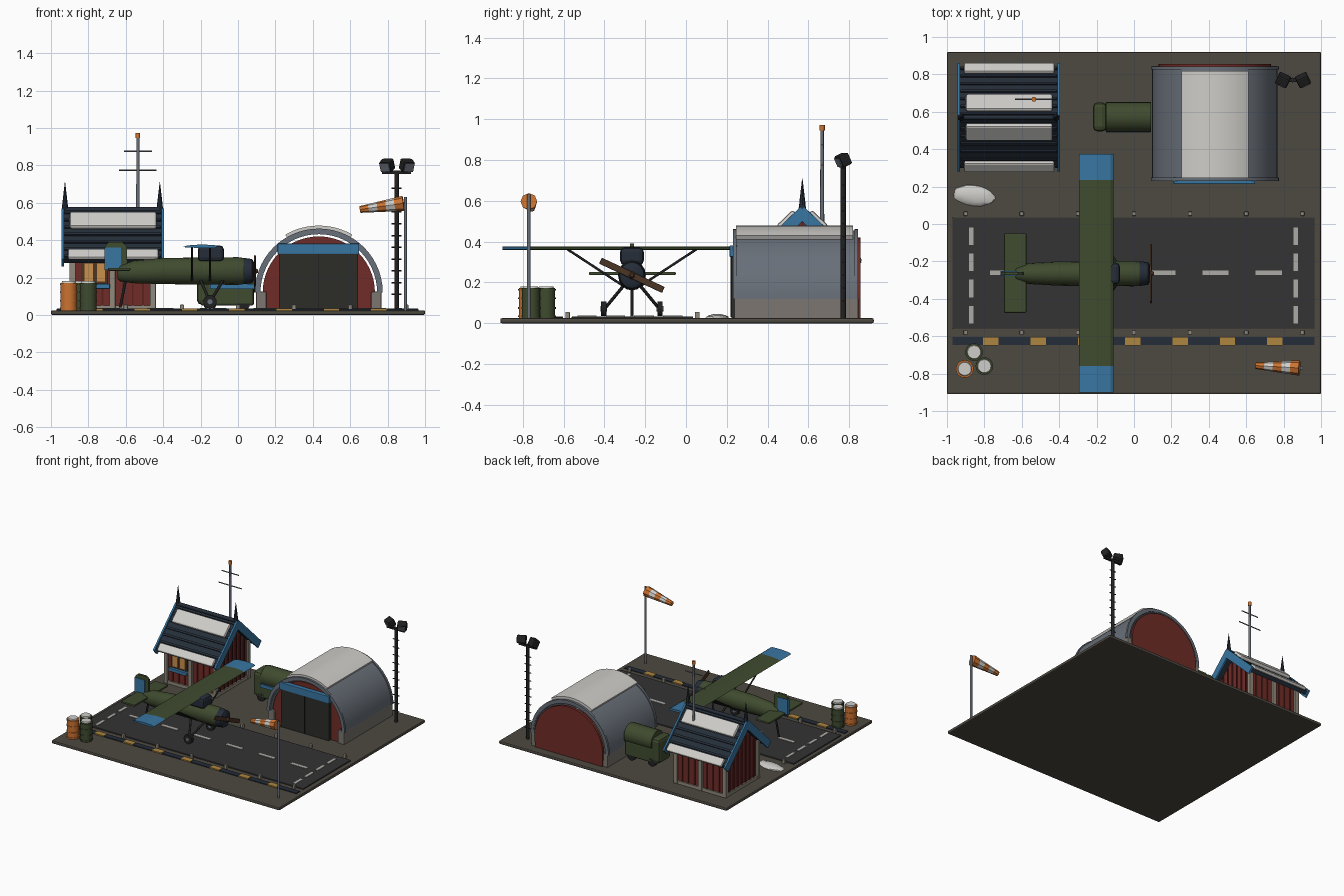
import bpy, bmesh, random
from math import sin, cos, pi, radians
from mathutils import Vector, Matrix

if "Cube" in bpy.data.objects:
    bpy.data.objects.remove(bpy.data.objects["Cube"])

COL = dict(ground=(.075, .065, .052), asphalt=(.035, .033, .034), line=(.42, .41, .38), yellow=(.42, .24, .05),
           navy=(.018, .026, .04), green=(.05, .07, .028), blue=(.04, .18, .36), red=(.16, .025, .02),
           darkred=(.1, .016, .014), snow=(.62, .61, .58), steel=(.14, .16, .19), concrete=(.2, .18, .16),
           black=(.015, .015, .016), orange=(.6, .17, .03), wood=(.07, .035, .018), beige=(.28, .25, .2),
           amber=(.6, .28, .07), door=(.025, .025, .022))
MATS = {}
for k, c in COL.items():
    MATS[k] = bpy.data.materials.new(k)
    MATS[k].diffuse_color = (*c, 1)


def finish(name, bm, color, bevel=0, smooth=False):
    bmesh.ops.recalc_face_normals(bm, faces=bm.faces)
    me = bpy.data.meshes.new(name)
    bm.to_mesh(me)
    bm.free()
    ob = bpy.data.objects.new(name, me)
    bpy.context.collection.objects.link(ob)
    me.materials.append(MATS[color])
    if bevel:
        m = ob.modifiers.new("bevel", 'BEVEL')
        m.width, m.segments = bevel, 2
    if smooth:
        bpy.ops.object.select_all(action='DESELECT')
        ob.select_set(True)
        bpy.context.view_layer.objects.active = ob
        bpy.ops.object.shade_smooth_by_angle(angle=radians(40))
    return ob


def box(name, x0, x1, y0, y1, z0, z1, color, bevel=0):
    bm = bmesh.new()
    m = Matrix.LocRotScale(((x0 + x1) / 2, (y0 + y1) / 2, (z0 + z1) / 2), None, (x1 - x0, y1 - y0, z1 - z0))
    bmesh.ops.create_cube(bm, size=1, matrix=m)
    return finish(name, bm, color, bevel)


def rod(name, a, b, r, color, r2=None, sides=10, smooth=True):
    a, b = Vector(a), Vector(b)
    d = b - a
    bm = bmesh.new()
    m = Matrix.Translation((a + b) / 2) @ d.to_track_quat('Z', 'Y').to_matrix().to_4x4()
    bmesh.ops.create_cone(bm, cap_ends=True, segments=sides, radius1=r, radius2=r if r2 is None else r2,
                          depth=d.length, matrix=m)
    return finish(name, bm, color, 0, smooth)


def prism(name, pts, axis, a, b, color, bevel=0, smooth=False):
    # extrude a 2D profile along x (profile y,z) or y (profile x,z)
    bm = bmesh.new()
    vs = [bm.verts.new((a, p, q) if axis == 'x' else (p, a, q)) for p, q in pts]
    f = bm.faces.new(vs)
    ext = bmesh.ops.extrude_face_region(bm, geom=[f])['geom']
    off = (b - a, 0, 0) if axis == 'x' else (0, b - a, 0)
    bmesh.ops.translate(bm, vec=off, verts=[v for v in ext if isinstance(v, bmesh.types.BMVert)])
    return finish(name, bm, color, bevel, smooth)


def arc(cx, cz, r, a0, a1, n):
    return [(cx + r * cos(radians(a0 + (a1 - a0) * i / n)), cz + r * sin(radians(a0 + (a1 - a0) * i / n)))
            for i in range(n + 1)]


def loft(name, sections, cy, color, sides=16):
    # elliptical rings along x: (x, half width, half height, centre z)
    bm = bmesh.new()
    rings = [[bm.verts.new((x, cy + ry * cos(2 * pi * i / sides), cz + rz * sin(2 * pi * i / sides)))
              for i in range(sides)] for x, ry, rz, cz in sections]
    for p, q in zip(rings, rings[1:]):
        for i in range(sides):
            j = (i + 1) % sides
            bm.faces.new((p[i], p[j], q[j], q[i]))
    bm.faces.new(rings[0])
    bm.faces.new(rings[-1])
    return finish(name, bm, color, 0, True)


# ground and runway
box("ground_slab", -1, 1, -.91, .92, 0, .025, "ground", .008)
box("runway", -.97, .965, -.56, .035, .02, .034, "asphalt", .003)
for i in range(6):
    x = -.7 + .284 * i
    box("centre_dash", x - .07, x + .07, -.273, -.248, .03, .037, "line")
for x in (-.87, .865):
    for i in range(4):
        y = -.065 - .14 * i
        box("threshold_dash", x - .011, x + .011, y - .047, y + .047, .03, .037, "line")
box("hazard_strip", -.97, .965, -.648, -.604, .02, .031, "navy")
for i in range(7):
    x = -.765 + .253 * i
    box("hazard_block", x - .041, x + .041, -.649, -.603, .02, .034, "yellow")
for i in range(7):
    for y in (.055, -.58):
        x = -.9 + .3 * i
        box("edge_light", x - .011, x + .011, y - .011, y + .011, .02, .055, "beige", .003)

# aeroplane
Y = -.265
loft("fuselage", [(-.645, .02, .02, .215), (-.63, .038, .042, .222), (-.56, .056, .06, .23), (-.4, .065, .07, .235),
                  (.0, .068, .074, .235), (.03, .064, .07, .235)], Y, "green")
loft("engine_cowling", [(.025, .064, .068, .235), (.035, .066, .07, .235), (.075, .06, .064, .235),
                        (.085, .045, .048, .235)], Y, "navy")
rod("spinner", (.08, Y, .235), (.108, Y, .235), .022, "wood", .008)
prop = box("propeller", -.005, .005, -.17, .17, -.016, .016, "wood", .004)
prop.location, prop.rotation_euler = (.09, Y, .235), (radians(-25), 0, 0)
box("canopy", -.215, -.075, Y - .058, Y + .058, .285, .372, "navy", .022)
WING = [(-.295, .364), (-.27, .36), (-.125, .358), (-.11, .365), (-.125, .374), (-.2, .377), (-.27, .372)]
prism("wing", WING, 'y', -.76, .235, "green")
prism("wing_tip_left", WING, 'y', -.9, -.755, "blue")
prism("wing_tip_right", WING, 'y', .23, .375, "blue")
box("tailplane", -.695, -.575, -.475, -.05, .236, .252, "green", .006)
prism("tail_fin", [(-.70, .24), (-.59, .24), (-.595, .37), (-.62, .39), (-.69, .39), (-.71, .37)], 'y',
      Y - .009, Y + .009, "green")
prism("rudder", [(-.715, .24), (-.625, .24), (-.625, .36), (-.715, .36)], 'y', Y - .013, Y + .013, "blue")
rod("tail_skid", (-.6, Y, .19), (-.63, Y, .04), .007, "black")
for s in (-1, 1):
    for x in (-.245, -.15):
        rod("wing_strut", (x, Y + s * .315, .362), (x, Y + s * .045, .185), .006, "black")
    rod("gear_leg_front", (-.08, Y + s * .04, .185), (-.15, Y + s * .135, .07), .008, "black")
    rod("gear_leg_rear", (-.2, Y + s * .04, .185), (-.15, Y + s * .135, .07), .008, "black")
    w = Y + s * .138
    rod("wheel", (-.15, w - .013, .071), (-.15, w + .013, .071), .036, "black", sides=16)
    rod("wheel_hub", (-.15, w - .017, .071), (-.15, w + .017, .071), .014, "steel")

# arched hangar
CX, CZ = .432, .12
prism("hangar_shell", arc(CX, CZ, .335, 0, 180, 28) + arc(CX, CZ, .312, 180, 0, 28), 'y', .235, .84, "steel", 0, True)
for y in (.23, .825):
    prism("hangar_rim", arc(CX, CZ, .342, 0, 180, 28) + arc(CX, CZ, .318, 180, 0, 28), 'y', y, y + .018, "steel", 0, True)
prism("hangar_snow", arc(CX, CZ, .358, 60, 120, 12) + arc(CX, CZ, .33, 120, 60, 12), 'y', .245, .818, "snow", 0, True)
for x in (CX - .335, CX + .28):
    box("hangar_foundation", x, x + .055, .235, .845, .02, .125, "concrete", .006)
for y in (.25, .835):
    prism("hangar_end_wall", [(CX + .295, .025)] + arc(CX, CZ, .3, 0, 180, 28) + [(CX - .295, .025)], 'y',
          y, y + .02, "red")
box("hangar_door", .218, .642, .222, .25, .025, .33, "door", .004)
box("door_header", .212, .648, .214, .25, .325, .382, "blue", .004)
box("door_seam", .428, .432, .219, .23, .03, .325, "black")

# fuel truck
box("truck_chassis", -.2, .085, .5, .645, .05, .17, "green", .012)
rod("truck_tank", (-.15, .572, .2), (.09, .572, .2), .08, "green", sides=24)
box("truck_cab", -.22, -.145, .495, .65, .055, .25, "green", .025)
box("truck_stripe", -.15, .088, .488, .502, .14, .165, "blue")
for x in (-.15, .03):
    for y in (.5, .62):
        rod("truck_wheel", (x, y, .058), (x, y + .025, .058), .034, "black", sides=16)

# gabled house: walls, posts and battens
X0, X1, Y0, Y1, YC = -.885, -.455, .37, .77, .57
prism("house_walls", [(Y0, .025), (Y1, .025), (Y1, .32), (YC, .51), (Y0, .32)], 'x', X0, X1, "red")
for x in (X0, -.672, X1):
    for y in (Y0, Y1):
        box("house_post", x - .016, x + .016, y - .016, y + .016, .025, .325, "beige", .003)
for i in range(1, 8):
    x = X0 + (X1 - X0) * i / 8
    for y in (Y0, Y1):
        box("wall_batten", x - .005, x + .005, y - .007, y + .007, .04, .315, "darkred")
    y = Y0 + (Y1 - Y0) * i / 8
    for x in (X0, X1):
        box("gable_batten", x - .007, x + .007, y - .005, y + .005, .04, .5 - .95 * abs(y - YC), "darkred")
for y in (Y0, Y1):
    box("sill_beam", X0, X1, y - .012, y + .012, .022, .05, "beige")
for x in (X0, X1):
    box("sill_beam_end", x - .012, x + .012, Y0, Y1, .022, .05, "beige")
box("window_frame", -.835, -.695, .355, .372, .165, .29, "wood", .003)
for x in (-.82, -.755):
    box("window_pane", x, x + .045, .351, .36, .18, .275, "amber")
box("window_sill", -.845, -.685, .335, .372, .14, .166, "blue", .003)


# roof strips laid along each slope: t runs ridge to eave, h is height off the slope
def strip(name, s, t0, t1, h0, h1, x0, x1, color, bevel=0):
    pts = [(YC + s * (.27 * t + .69 * h), .56 - .26 * t + .72 * h)
           for t, h in ((t0, h0), (t1, h0), (t1, h1), (t0, h1))]
    prism(name, pts, 'x', x0, x1, color, bevel)


for s in (-1, 1):
    strip("roof_slope", s, 0, 1, -.03, 0, -.93, -.41, "navy")
    for i in range(7):
        strip("roof_seam", s, .04 + .15 * i, .08 + .15 * i, -.005, .01, -.928, -.412, "navy")
    for x in (-.945, -.41):
        strip("bargeboard", s, 0, 1.04, -.045, .014, x, x + .015, "blue", .002)
    strip("roof_snow_upper", s, .1, .4, 0, .03, -.9, -.435, "snow", .012)
    strip("roof_snow_eave", s, .85, 1.03, 0, .025, -.91, -.425, "snow", .01)
rod("ridge_cap", (-.94, YC, .563), (-.4, YC, .563), .014, "navy")
for x in (-.925, -.418):
    rod("finial_base", (x, YC, .55), (x, YC, .6), .02, "navy", .013, 8)
    rod("finial_spike", (x, YC, .59), (x, YC, .71), .015, "navy", .001, 8)

# radio mast
rod("radio_mast", (-.535, .667, .44), (-.535, .667, .95), .011, "steel", .008)
rod("mast_beacon", (-.535, .667, .945), (-.535, .667, .972), .013, "orange")
for z, w in ((.775, .1), (.875, .075)):
    rod("mast_crossbar", (-.535 - w, .667, z), (-.535 + w, .667, z), .004, "steel")

# floodlight mast
LX, LY = .848, .77
rod("floodlight_pole", (LX, LY, .02), (LX, LY, .77), .013, "black")
for i in range(10):
    z = .11 + .063 * i
    rod("pole_rung", (LX - .027, LY, z), (LX + .027, LY, z), .004, "black", sides=6)
box("lamp_bar", .77, .925, LY - .01, LY + .01, .755, .772, "black")
for s in (-1, 1):
    lamp = box("floodlight", -.034, .034, -.027, .027, -.03, .03, "black", .008)
    lamp.location, lamp.rotation_euler = (.85 + s * .053, LY, .8), (radians(25), 0, radians(25 * s))
    lens = box("floodlight_lens", -.026, .026, -.031, -.025, -.022, .022, "steel")
    lens.location, lens.rotation_euler = lamp.location, lamp.rotation_euler

# windsock
rod("windsock_pole", (.895, -.77, .02), (.895, -.77, .632), .009, "steel")
A, B = Vector((.885, -.77, .597)), Vector((.652, -.757, .564))
for i in range(5):
    t, u = i / 5, (i + 1) / 5
    rod("windsock_band", A.lerp(B, t), A.lerp(B, u), .041 - .023 * t, "snow" if i % 2 else "orange",
        .041 - .023 * u, 8, False)

# barrels
for x, y, c in ((-.905, -.775, "orange"), (-.855, -.685, "green"), (-.8, -.76, "green")):
    rod("barrel", (x, y, .024), (x, y, .172), .044, c, sides=20)
    for z in (.035, .075, .122, .165):
        rod("barrel_hoop", (x, y, z - .004), (x, y, z + .004), .047, c, sides=20)
    rod("barrel_snow", (x, y, .168), (x, y, .181), .039, "snow", .035, 20)

# snow patch
random.seed(4)
bm = bmesh.new()
bmesh.ops.create_uvsphere(bm, u_segments=18, v_segments=8, radius=1)
for v in bm.verts:
    k = 1 + random.uniform(-.06, .06)
    v.co = (-.856 + .113 * k * v.co.x, .153 + .056 * k * v.co.y - .012 * v.co.x, .024 + max(v.co.z, -.1) * .022)
finish("snow_patch", bm, "snow", 0, True)

for m in bpy.data.materials:
    if m.users and not m.is_grease_pencil:
        m.use_nodes = True
        m.node_tree.nodes["Principled BSDF"].inputs["Base Color"].default_value = m.diffuse_color
